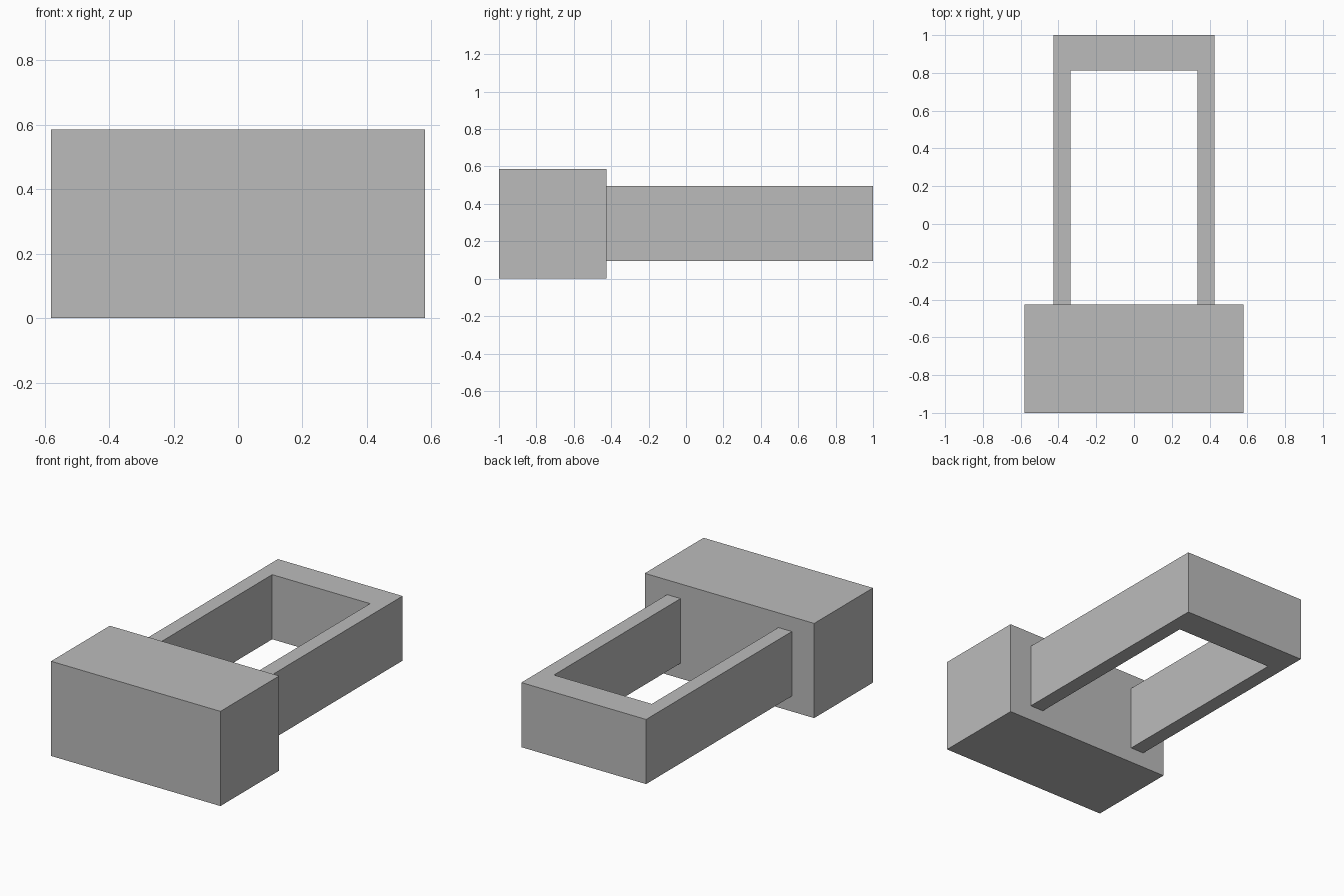
import bpy
import bmesh

cube = bpy.data.objects.get("Cube")
if cube:
    bpy.data.objects.remove(cube, do_unlink=True)

# Single grey material
grey = bpy.data.materials.new("plain_grey")
grey.use_nodes = True
color = (0.5, 0.5, 0.5, 1)
grey.diffuse_color = color
grey.node_tree.nodes["Principled BSDF"].inputs["Base Color"].default_value = color


def prism(name, outline, bottom, top):
    """Extrude a flat outline in x and y from bottom to top."""
    bm = bmesh.new()
    base = bm.faces.new([bm.verts.new((x, y, bottom)) for x, y in outline])
    result = bmesh.ops.extrude_face_region(bm, geom=[base], use_keep_orig=True)
    raised = [v for v in result["geom"] if isinstance(v, bmesh.types.BMVert)]
    bmesh.ops.translate(bm, verts=raised, vec=(0, 0, top - bottom))
    bmesh.ops.recalc_face_normals(bm, faces=bm.faces)
    mesh = bpy.data.meshes.new(name)
    bm.to_mesh(mesh)
    bm.free()
    mesh.materials.append(grey)
    obj = bpy.data.objects.new(name, mesh)
    bpy.context.collection.objects.link(obj)
    return obj


def mirrored(half):
    """Complete a right-hand outline across x = 0."""
    return half + [(-x, y) for x, y in reversed(half)]


joint = -0.425

# Wide front block
prism("front_block", mirrored([(0.58, -1), (0.58, joint)]), 0, 0.586)

# U-shaped frame: two thin arms joined by a thicker back bar
prism("rear_frame",
      mirrored([(0.335, 0.813), (0.335, joint), (0.427, joint), (0.427, 1)]),
      0.095, 0.495)
